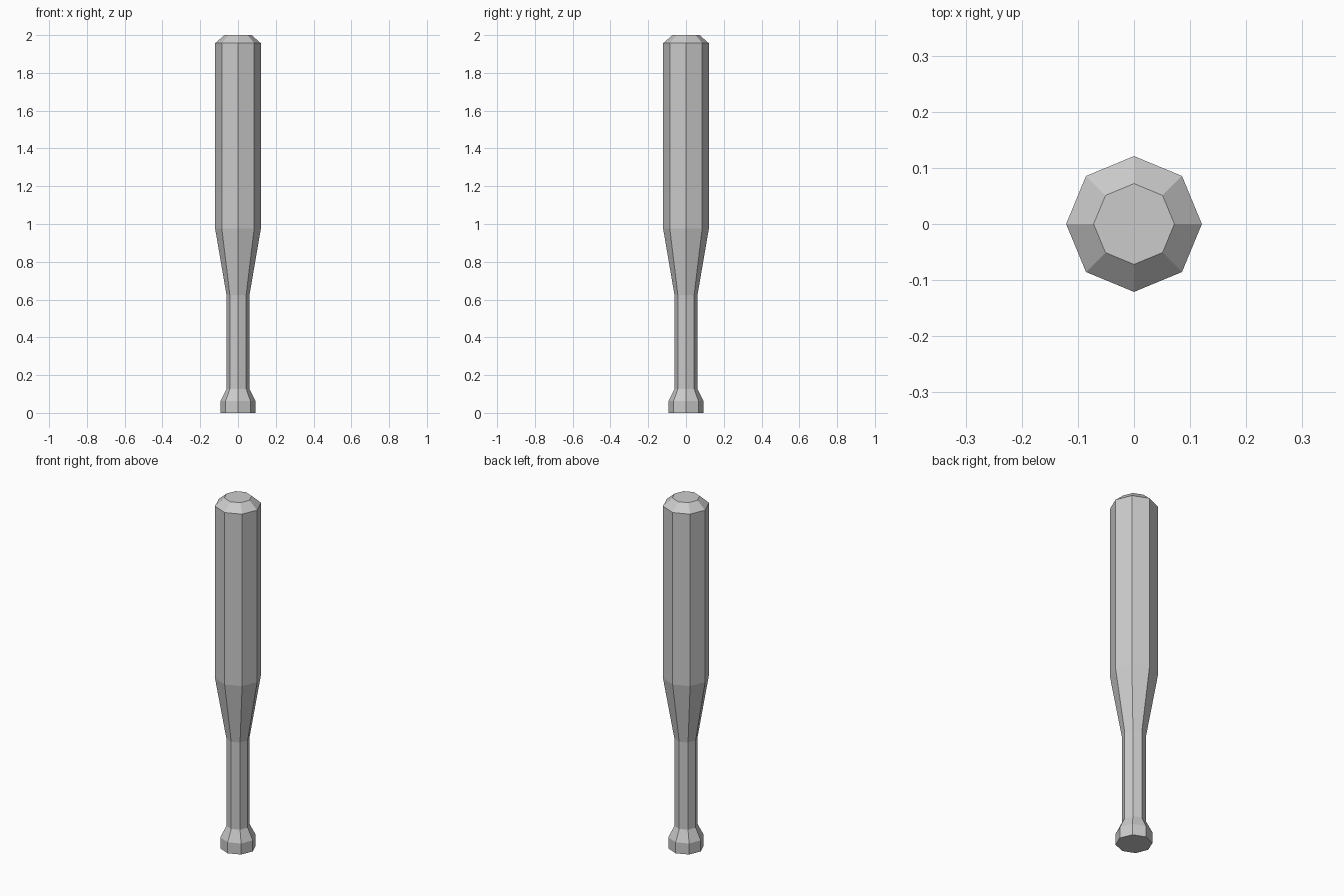
import bpy, bmesh
from math import cos, sin, tau

if "Cube" in bpy.data.objects:
    bpy.data.objects.remove(bpy.data.objects["Cube"])

SIDES = 8

# (radius, height) from the knob up to the rounded tip
PROFILE = [
    (0.093, 0.0), (0.093, 0.063),    # knob
    (0.061, 0.127), (0.061, 0.625),  # handle
    (0.121, 0.975), (0.121, 1.957),  # barrel
    (0.072, 2.0),                    # bevelled tip
]


def lathe(name, profile, sides):
    bm = bmesh.new()
    rings = [[bm.verts.new((r * cos(tau * i / sides), r * sin(tau * i / sides), z))
              for i in range(sides)] for r, z in profile]
    for low, high in zip(rings, rings[1:]):
        for i in range(sides):
            j = (i + 1) % sides
            bm.faces.new((low[i], low[j], high[j], high[i]))
    bm.faces.new(rings[0][::-1])
    bm.faces.new(rings[-1])
    mesh = bpy.data.meshes.new(name)
    bm.to_mesh(mesh)
    bm.free()
    obj = bpy.data.objects.new(name, mesh)
    bpy.context.collection.objects.link(obj)
    return obj


# One continuous eight-sided bat
lathe("bat", PROFILE, SIDES)
